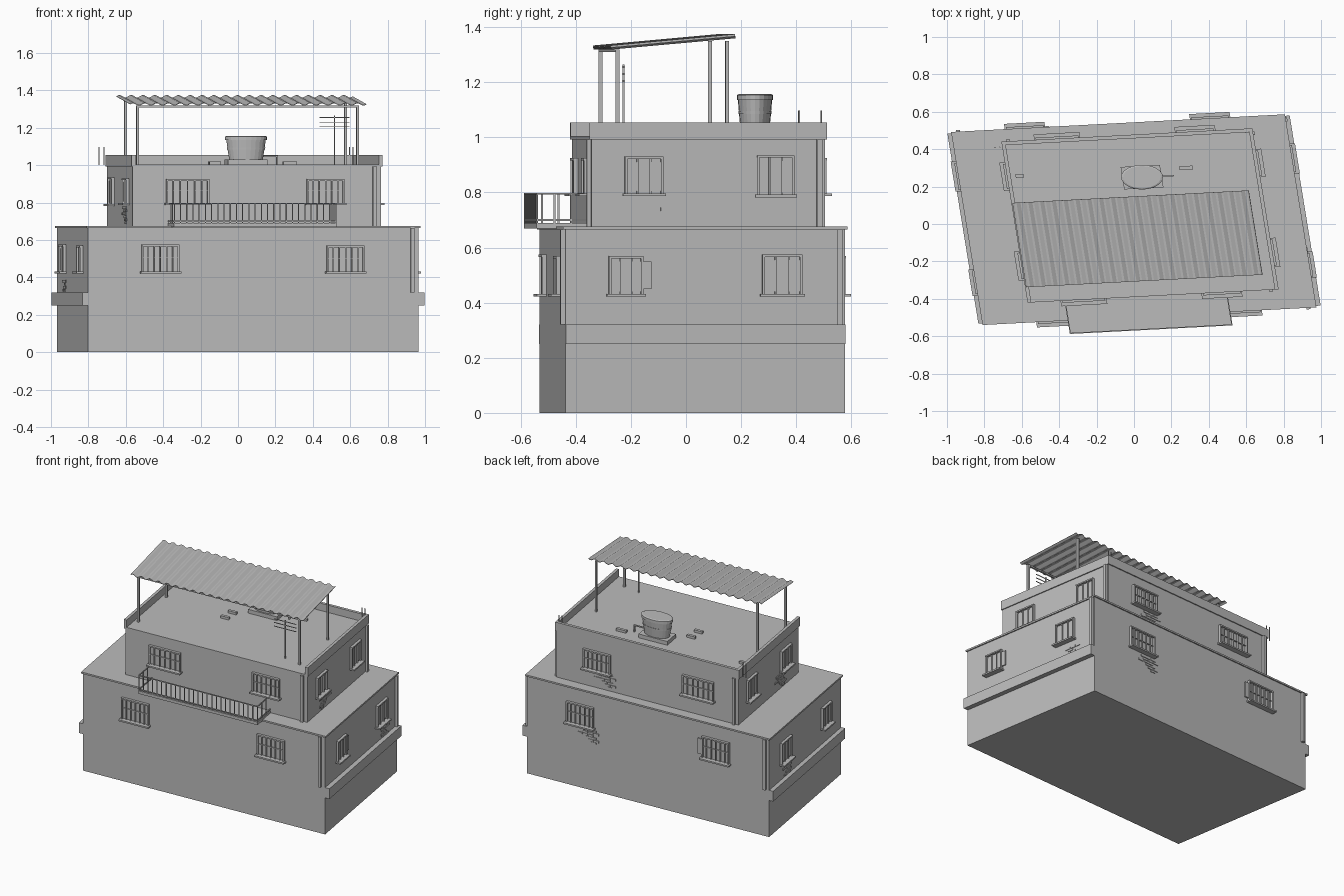
import bpy, bmesh, math
from mathutils import Vector

cube = bpy.data.objects.get("Cube")
if cube:
    bpy.data.objects.remove(cube)

grey = bpy.data.materials.new("plain_grey")
grey.use_nodes = True
grey.diffuse_color = (0.5, 0.5, 0.5, 1)
grey.node_tree.nodes["Principled BSDF"].inputs["Base Color"].default_value = (0.5, 0.5, 0.5, 1)

# Storey outlines on the skewed plot: s0, s1, t0, t1
LOWER = (-0.882, 0.887, -0.485, 0.531)
UPPER = (-0.625, 0.703, -0.38, 0.467)


def plot(s, t, z):
    """Skewed plot coordinates to world."""
    return Vector((s - 0.163 * t, 0.0529 * s + t, z))


def on_wall(outline, side):
    """Mapping of (along, outward, up) on one wall to world."""
    s0, s1, t0, t1 = outline
    return {"front": lambda a, o, z: plot(a, t0 - o, z),
            "back": lambda a, o, z: plot(a, t1 + o, z),
            "left": lambda a, o, z: plot(s0 - o, a, z),
            "right": lambda a, o, z: plot(s1 + o, a, z)}[side]


def box(bm, a0, a1, b0, b1, c0, c1, frame=plot):
    verts = bmesh.ops.create_cube(bm, size=1)["verts"]
    for v in verts:
        v.co = frame(a1 if v.co.x > 0 else a0, b1 if v.co.y > 0 else b0, c1 if v.co.z > 0 else c0)


def post(bm, s, t, z0, z1, r):
    box(bm, s - r, s + r, t - r, t + r, z0, z1)


def finish(name, bm):
    bmesh.ops.recalc_face_normals(bm, faces=bm.faces)
    mesh = bpy.data.meshes.new(name)
    bm.to_mesh(mesh)
    bm.free()
    mesh.materials.append(grey)
    ob = bpy.data.objects.new(name, mesh)
    bpy.context.collection.objects.link(ob)
    return ob


def boxes(name, *items):
    bm = bmesh.new()
    for item in items:
        box(bm, *item)
    return finish(name, bm)


def grown(outline, d):
    s0, s1, t0, t1 = outline
    return s0 - d, s1 + d, t0 - d, t1 + d


# Main masses
boxes("lower_storey", (*LOWER, 0, 0.665))
boxes("lower_roof_slab", (*grown(LOWER, 0.008), 0.665, 0.676))
boxes("upper_storey", (*UPPER, 0.676, 0.993))
boxes("upper_roof_slab", (*grown(UPPER, 0.007), 0.993, 1.004))
boxes("side_ledges", (-0.911, LOWER[0], LOWER[2], LOWER[3], 0.25, 0.32),
      (LOWER[1], 0.919, LOWER[2], LOWER[3], 0.25, 0.32))

# Parapet on three sides, open at the front
s0, s1, t0, t1 = grown(UPPER, 0.007)
boxes("parapet", (s0, s0 + 0.02, t0, t1, 1.004, 1.054), (s1 - 0.02, s1, t0, t1, 1.004, 1.054),
      (s0 + 0.02, s1 - 0.02, t1 - 0.02, t1, 1.004, 1.054))


# Windows: frame, pane, bars and sill
def window(name, outline, side, centre, width, z0, z1, shutter=False):
    f = on_wall(outline, side)
    a0, a1, w = centre - width / 2, centre + width / 2, 0.009
    bm = bmesh.new()
    for b0, b1 in ((a0, a0 + w), (a1 - w, a1)):
        box(bm, b0, b1, 0, 0.016, z0, z1, f)
    box(bm, a0, a1, 0, 0.018, z1 - w, z1, f)
    box(bm, a0 - 0.008, a1 + 0.008, 0, 0.036, z0 - 0.008, z0 + 0.002, f)
    box(bm, a0 + w, a1 - w, 0, 0.003, z0, z1 - w, f)
    gridded = side in ("front", "back")
    count = 6 if gridded else 3
    for i in range(1, count):
        a = a0 + width * i / count
        box(bm, a - 0.003, a + 0.003, 0.003, 0.012, z0, z1 - w, f)
    if gridded:
        zm = z0 + (z1 - z0) * 0.52
        box(bm, a0 + w, a1 - w, 0.003, 0.01, zm - 0.002, zm + 0.002, f)
    else:
        for b0, b1 in ((a0 + w, a0 + width / 3), (a1 - width / 3, a1 - w)):
            box(bm, b0, b1, 0.003, 0.008, z0 + 0.01, z1 - 0.02, f)
    if shutter:
        box(bm, a1, a1 + 0.03, 0.004, 0.012, z0 + 0.02, z1 - 0.02, f)
    finish(name, bm)


for side in ("front", "back"):
    window(f"lower_{side}_window_a", LOWER, side, -0.495, 0.2, 0.43, 0.575, side == "back")
    window(f"lower_{side}_window_b", LOWER, side, 0.495, 0.2, 0.43, 0.57)
    window(f"upper_{side}_window_a", UPPER, side, -0.333, 0.23, 0.795, 0.925)
    window(f"upper_{side}_window_b", UPPER, side, 0.405, 0.2, 0.795, 0.925)
for side in ("left", "right"):
    window(f"lower_{side}_window_a", LOWER, side, -0.265, 0.125, 0.43, 0.57, side == "right")
    window(f"lower_{side}_window_b", LOWER, side, 0.302, 0.145, 0.43, 0.575)
    window(f"upper_{side}_window_a", UPPER, side, -0.19, 0.14, 0.795, 0.93)
    window(f"upper_{side}_window_b", UPPER, side, 0.288, 0.135, 0.79, 0.935)


# Patches of exposed brick
def bricks(name, outline, side, start, z0, rows):
    f = on_wall(outline, side)
    bm = bmesh.new()
    for i, (shift, count) in enumerate(rows):
        for k in range(count):
            a, z = start + shift + k * 0.041, z0 + i * 0.016
            box(bm, a, a + 0.038, 0, 0.004, z, z + 0.013, f)
    finish(name, bm)


small = ((0.02, 2), (0, 2), (0.02, 1), (0, 3))
large = ((0.02, 1), (0, 2), (0.02, 2), (0.04, 3), (0, 3), (0.02, 3))
bricks("lower_right_bricks", LOWER, "right", 0.3, 0.322, small)
bricks("lower_left_bricks", LOWER, "left", 0.22, 0.325, small)
bricks("upper_right_bricks", UPPER, "right", -0.21, 0.685, large)
bricks("upper_left_bricks", UPPER, "left", -0.2, 0.685, large)
bricks("lower_back_bricks", LOWER, "back", 0.36, 0.32, large)
bricks("upper_back_bricks", UPPER, "back", 0.27, 0.69, large)

# Drainpipes beside the corners
for label, outline, z0, z1 in (("lower", LOWER, 0.32, 0.665), ("upper", UPPER, 0.676, 0.993)):
    bm = bmesh.new()
    for side, a in (("front", outline[1] - 0.035), ("right", outline[3] - 0.02), ("back", outline[0] + 0.03)):
        box(bm, a - 0.01, a + 0.01, 0, 0.016, z0, z1, on_wall(outline, side))
    finish(f"{label}_drainpipes", bm)

# Balcony and railing
F, B, W = -0.565, UPPER[2], 0.435
boxes("balcony_floor", (-W, W, F, B, 0.67, 0.69))
bm = bmesh.new()
for z in (0.7, 0.795):
    box(bm, -W, W, F, F + 0.006, z - 0.003, z + 0.003)
    for s in (-W, W - 0.006):
        box(bm, s, s + 0.006, F, B, z - 0.003, z + 0.003)
for i in range(27):
    post(bm, -W + 0.003 + i * (2 * W - 0.006) / 26, F + 0.003, 0.69, 0.795, 0.0025)
for s in (-W + 0.003, W - 0.003):
    for t in (F + 0.065, F + 0.125):
        post(bm, s, t, 0.69, 0.795, 0.003)
finish("balcony_railing", bm)

# Corrugated canopy on posts
bm = bmesh.new()
waves, steps = 20, 6
rows = []
for t, z in ((-0.305, 1.326), (0.146, 1.367)):
    rows.append([bm.verts.new(plot(-0.626 + 1.263 * i / (waves * steps), t,
                                   z + 0.007 * math.sin(math.tau * i / steps)))
                 for i in range(waves * steps + 1)])
for i in range(waves * steps):
    bm.faces.new((rows[0][i], rows[0][i + 1], rows[1][i + 1], rows[1][i]))
canopy = finish("canopy_sheet", bm)
solid = canopy.modifiers.new("thickness", "SOLIDIFY")
solid.thickness = 0.003
solid.offset = 0
bm = bmesh.new()
for s in (-0.582, 0.594):
    post(bm, s, -0.28, 1.004, 1.318, 0.007)
    post(bm, s, 0.118, 1.004, 1.35, 0.007)
box(bm, -0.59, 0.6, -0.286, -0.274, 1.309, 1.318)
finish("canopy_posts", bm)

# Water tank with bands, on a plinth, with an outlet pipe
C = (0.083, 0.246)
boxes("tank_plinth", (C[0] - 0.105, C[0] + 0.105, C[1] - 0.06, C[1] + 0.06, 1.004, 1.03))
bm = bmesh.new()
profile = [(0.8, 1.03), (0.88, 1.085), (0.91, 1.085), (0.92, 1.095), (0.89, 1.095),
           (0.94, 1.135), (1, 1.135), (1, 1.153), (0.9, 1.157)]
rings = []
for r, z in profile:
    rings.append([bm.verts.new(plot(*C, z) + Vector((0.112 * r * math.cos(math.tau * k / 24),
                                                     0.066 * r * math.sin(math.tau * k / 24), 0)))
                  for k in range(24)])
for low, high in zip(rings, rings[1:]):
    for k in range(24):
        n = (k + 1) % 24
        bm.faces.new((low[k], low[n], high[n], high[k]))
bm.faces.new(rings[0])
bm.faces.new(rings[-1])
finish("water_tank", bm)
boxes("tank_pipe", (C[0] + 0.08, C[0] + 0.17, C[1] - 0.004, C[1] + 0.004, 1.045, 1.053),
      (C[0] + 0.162, C[0] + 0.17, C[1] - 0.004, C[1] + 0.004, 1.004, 1.053))

# Loose blocks on the roof
bm = bmesh.new()
for s, t, w in ((0.324, 0.283, 0.037), (-0.564, 0.287, 0.022), (-0.116, 0.046, 0.03), (-0.108, 0.133, 0.03)):
    box(bm, s - w, s + w, t - 0.01, t + 0.01, 1.004, 1.02)
finish("roof_blocks", bm)

# Antenna and bare steel rods
bm = bmesh.new()
post(bm, 0.475, -0.252, 1.004, 1.265, 0.003)
for z in (1.205, 1.23, 1.255):
    box(bm, 0.395, 0.555, -0.254, -0.25, z - 0.002, z + 0.002)
finish("antenna", bm)
bm = bmesh.new()
for s, t in ((-0.67, 0.445), (-0.645, 0.445), (0.67, 0.455), (0.69, 0.455)):
    post(bm, s, t, 1.0, 1.098, 0.0025)
finish("steel_rods", bm)
